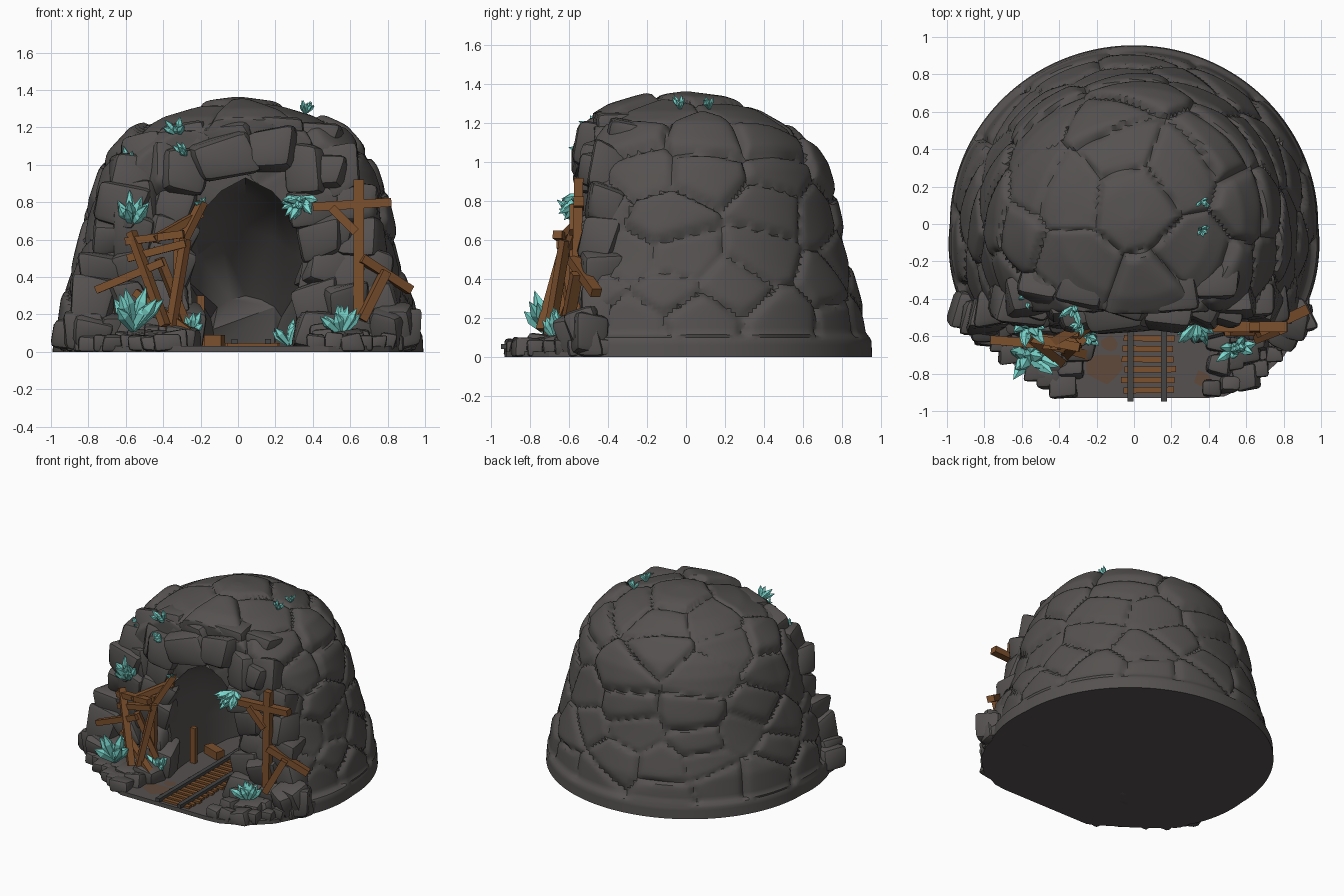
import bpy, bmesh, math, random
from mathutils import Vector, Matrix, Euler

random.seed(7)
if "Cube" in bpy.data.objects:
    bpy.data.objects.remove(bpy.data.objects["Cube"], do_unlink=True)


def material(name, r, g, b):
    m = bpy.data.materials.new(name)
    m.use_nodes = True
    m.diffuse_color = (r, g, b, 1)
    bsdf = next(n for n in m.node_tree.nodes if n.type == 'BSDF_PRINCIPLED')
    bsdf.inputs["Base Color"].default_value = (r, g, b, 1)
    bsdf.inputs["Roughness"].default_value = 0.9
    return m


ROCK = material("dark rock", 0.09, 0.083, 0.08)
WOOD = material("brown wood", 0.2, 0.08, 0.026)
CRYSTAL = material("teal crystal", 0.2, 0.69, 0.62)
IRON = material("dark iron", 0.06, 0.058, 0.06)
RUST = material("rusty dirt", 0.115, 0.068, 0.045)


def finish(name, bm, mat, angle=None):
    bmesh.ops.recalc_face_normals(bm, faces=bm.faces[:])
    me = bpy.data.meshes.new(name)
    bm.to_mesh(me)
    bm.free()
    me.materials.append(mat)
    if angle:
        smooth(me, angle)
    ob = bpy.data.objects.new(name, me)
    bpy.context.collection.objects.link(ob)
    return ob


def smooth(me, angle):
    me.shade_smooth()
    me.set_sharp_from_angle(angle=math.radians(angle))


def jit(a):
    return random.uniform(-a, a)


def rock(bm, c, s, wobble=0.18, tilt=0.3):
    """Chamfered, skewed block resting on or above the ground."""
    m = (Matrix.Translation(c) @ Euler((jit(tilt), jit(tilt), jit(tilt))).to_matrix().to_4x4()
         @ Matrix.Diagonal((*s, 1)))
    verts = bmesh.ops.create_cube(bm, size=1, matrix=m)["verts"]
    for v in verts:
        v.co += Vector(k * jit(wobble) for k in s)
        v.co.z = max(v.co.z, 0)
    edges = list({e for v in verts for e in v.link_edges})
    bmesh.ops.bevel(bm, geom=edges, offset=min(s) * 0.2, segments=2, profile=0.5,
                    affect='EDGES', clamp_overlap=True)


def beam(bm, p, q, w=0.05):
    p, q = Vector(p), Vector(q)
    d = q - p
    m = (Matrix.Translation((p + q) / 2) @ d.to_track_quat('Z', 'Y').to_matrix().to_4x4()
         @ Matrix.Diagonal((w, w * 0.85, d.length, 1)))
    bmesh.ops.create_cube(bm, size=1, matrix=m)


def cluster(bm, c, size, out, count):
    """Fan of pointed five-sided crystals."""
    for i in range(count):
        d = (Vector(out).normalized() + Vector((jit(0.85), jit(0.6), jit(0.5)))).normalized()
        length, w = size * random.uniform(0.6, 1), size * 0.14
        turn = d.to_track_quat('Z', 'Y').to_matrix().to_4x4()
        for a, b, r1, r2 in ((0, 0.65, 0.6, 1), (0.65, 1, 1, 0.05)):
            m = Matrix.Translation(Vector(c) + d * length * (a + b) / 2) @ turn
            bmesh.ops.create_cone(bm, cap_ends=True, segments=5, radius1=w * r1, radius2=w * r2,
                                  depth=length * (b - a), matrix=m)


# Dome: a turned profile with rounded stones pressed into it
PROFILE = [(0.985, 0), (0.98, 0.095), (0.945, 0.12), (0.925, 0.28), (0.87, 0.47), (0.83, 0.63),
           (0.785, 0.82), (0.735, 0.97), (0.68, 1.06), (0.57, 1.18), (0.4, 1.275), (0.2, 1.335),
           (0, 1.36)]
FRONT = 0.47


def along_profile(n):
    seg = [math.dist(a, b) for a, b in zip(PROFILE, PROFILE[1:])]
    total = sum(seg)
    for i in range(n):
        d, k = total * i / n, 0
        while d > seg[k]:
            d -= seg[k]
            k += 1
        (r0, z0), (r1, z1) = PROFILE[k], PROFILE[k + 1]
        f = d / seg[k]
        yield r0 + (r1 - r0) * f, z0 + (z1 - z0) * f


def radius(z):
    for (r0, z0), (r1, z1) in zip(PROFILE, PROFILE[1:]):
        if z <= z1:
            return r0 + (r1 - r0) * (z - z0) / (z1 - z0)
    return 0


def plan(a, r):
    x, y = r * math.cos(a), r * math.sin(a) * 0.97
    return x * (1 + 0.12 * max(0, -y)), y


seeds = [(Vector((0, 0.15, 1.35)), 0.0)]
for z, n in ((0.2, 14), (0.37, 12), (0.55, 12), (0.74, 10), (0.94, 9), (1.12, 8), (1.26, 6)):
    shift = random.random()
    for i in range(n):
        a = (i + shift + jit(0.28)) * math.tau / n
        seeds.append((Vector((*plan(a, radius(z)), z + jit(0.04))), jit(0.022)))


def stone_depth(p):
    if p.z < 0.11:
        return 0
    near = sorted(((p.x - s.x) ** 2 + (p.y - s.y) ** 2 + 1.8 * (p.z - s.z) ** 2, o)
                  for s, o in seeds)[:2]
    gap = math.sqrt(near[1][0]) - math.sqrt(near[0][0])
    return 0.03 * math.exp(-gap / 0.03) + near[0][1] * (1 - math.exp(-gap / 0.05)) - 0.004


bm = bmesh.new()
COLS, rings = 240, []
for r, z in along_profile(90):
    ring = []
    for i in range(COLS):
        x, y = plan(math.tau * i / COLS, r)
        if y < -FRONT:
            x, y = x * FRONT / -y, -FRONT
        p = Vector((x, y, z))
        ring.append(bm.verts.new(p * (1 - stone_depth(p))))
    rings.append(ring)
tip = bm.verts.new((0, 0, PROFILE[-1][1]))
for lo, hi in zip(rings, rings[1:]):
    for i in range(COLS):
        j = (i + 1) % COLS
        bm.faces.new((lo[i], lo[j], hi[j], hi[i]))
for i in range(COLS):
    bm.faces.new((rings[-1][i], rings[-1][(i + 1) % COLS], tip))
bm.faces.new(rings[0][::-1])
dome = finish("rock_dome", bm, ROCK)

# Cave: pointed arch lofted inward, getting lower toward the back
FLOOR, MID = 0.03, 0.04
ARCH = [(-0.27, 0), (-0.29, 0.3), (-0.31, 0.5), (-0.25, 0.7), (-0.13, 0.83), (0, 0.9),
        (0.14, 0.83), (0.26, 0.7), (0.32, 0.52), (0.28, 0.3), (0.26, 0)]
bm = bmesh.new()
loops = []
for y, w, h in ((-0.8, 1, 1), (-0.4, 1, 1), (-0.1, 1.1, 0.9), (0.2, 1, 0.7), (0.45, 0.6, 0.3)):
    loops.append([bm.verts.new((MID + x * w, y + (jit(0.05) if z else 0), FLOOR + z * h))
                  for x, z in ARCH])
n = len(ARCH)
for a, b in zip(loops, loops[1:]):
    for i in range(n):
        j = (i + 1) % n
        bm.faces.new((a[i], a[j], b[j], b[i]))
bm.faces.new(loops[0])
bm.faces.new(loops[-1][::-1])
bmesh.ops.triangulate(bm, faces=bm.faces[:])
cutter = finish("cave_cutter", bm, ROCK)
cutter.hide_render = True
mod = dome.modifiers.new("cave", 'BOOLEAN')
mod.operation, mod.solver, mod.object = 'DIFFERENCE', 'EXACT', cutter
graph = bpy.context.evaluated_depsgraph_get()
carved = bpy.data.meshes.new_from_object(dome.evaluated_get(graph))
dome.modifiers.clear()
dome.data = carved
bpy.data.objects.remove(cutter, do_unlink=True)
smooth(carved, 35)

# Ground apron in front of the cave, ringed by low stones
RIM_RIGHT = [(-0.95, -0.4), (-0.91, -0.55), (-0.8, -0.65), (-0.66, -0.76), (-0.45, -0.89),
             (-0.36, -0.94)]
RIM_LEFT = [(0.4, -0.94), (0.5, -0.93), (0.68, -0.85), (0.83, -0.71), (0.91, -0.56), (0.95, -0.4)]
bm = bmesh.new()
face = bm.faces.new([bm.verts.new((x * 0.97, y * 0.99, 0)) for x, y in RIM_RIGHT + RIM_LEFT])
top = bmesh.ops.extrude_face_region(bm, geom=[face])["geom"]
bmesh.ops.translate(bm, verts=[v for v in top if isinstance(v, bmesh.types.BMVert)],
                    vec=(0, 0, FLOOR))
finish("ground_apron", bm, ROCK)

bm = bmesh.new()
for rim in (RIM_RIGHT, RIM_LEFT):
    for inset, size, high in ((0.94, 0.11, 0.09), (0.83, 0.14, 0.11), (0.72, 0.15, 0.14)):
        for a, b in zip(rim, rim[1:]):
            steps = max(1, round(math.dist(a, b) / (size * 0.85)))
            for k in range(steps):
                x, y = Vector(a).lerp(Vector(b), (k + 0.5) / steps) * inset
                s = size * random.uniform(0.8, 1.2)
                if not -0.26 < x < 0.4:
                    rock(bm, (x, y, high / 2), (s, s * 0.9, high), 0.14, 0.15)
for x, y, s in ((0.8, -0.53, 0.2), (-0.78, -0.53, 0.2), (0.88, -0.5, 0.16), (-0.88, -0.47, 0.18)):
    rock(bm, (x, y, 0.1), (s, s, 0.2))
finish("rim_stones", bm, ROCK, 28)

# Front walls: stacked angular boulders either side of the arch
bm = bmesh.new()
for z, forward, inner in ((0.11, 0.08, 0.36), (0.27, 0.04, 0.39), (0.44, 0.01, 0.42),
                          (0.62, 0, 0.41), (0.79, 0, 0.37), (0.95, 0, 0.42)):
    outer = math.sqrt(radius(z) ** 2 - FRONT ** 2) - 0.02
    count = max(1, round((outer - inner) / 0.16))
    for side in (-1, 1):
        for i in range(count + 1):
            x = inner + (outer - inner) * i / count
            rock(bm, (side * x + (0.04 if i == 0 else 0), jit(0.02) - FRONT - forward + 0.05, z),
                 (0.22 + jit(0.05), 0.19, 0.22 + jit(0.05)))
finish("front_wall_boulders", bm, ROCK, 28)

# Overhanging boulders above the arch
bm = bmesh.new()
for x, z, y, w, h in ((-0.08, 1.04, -0.45, 0.34, 0.24), (0.19, 1.07, -0.45, 0.27, 0.24),
                      (0.37, 0.98, -0.43, 0.24, 0.26), (-0.3, 0.97, -0.43, 0.24, 0.25),
                      (-0.27, 1.13, -0.34, 0.28, 0.2), (0.42, 1.12, -0.3, 0.26, 0.2),
                      (-0.04, 1.16, -0.38, 0.26, 0.17), (0.2, 1.16, -0.34, 0.24, 0.17),
                      (-0.47, 1.03, -0.31, 0.24, 0.2)):
    rock(bm, (x, y, z), (w, 0.23, h), 0.15)
finish("arch_boulders", bm, ROCK, 28)

# Mine track running into the cave
bm = bmesh.new()
for x in (-0.02, 0.16):
    beam(bm, (x, -0.95, 0.055), (x, 0.25, 0.055), 0.032)
finish("track_rails", bm, IRON)
bm = bmesh.new()
for i in range(20):
    y = -0.89 + i * 0.056
    beam(bm, (-0.06 + jit(0.01), y, 0.033), (0.215 + jit(0.01), y + jit(0.006), 0.033), 0.032)
finish("track_sleepers", bm, WOOD)

# Rusty dirt patches on the ground
bm = bmesh.new()
for x, y, r in ((-0.16, -0.77, 0.1), (0.37, -0.83, 0.05), (-0.13, -0.64, 0.05)):
    bm.faces.new([bm.verts.new((x + r * k * math.cos(a), y + r * k * math.sin(a), FLOOR + 0.004))
                  for a, k in ((math.tau * j / 9, random.uniform(0.7, 1.1)) for j in range(9))])
finish("rust_patches", bm, RUST)

# Timber supports
bm = bmesh.new()
for p, q in (((0.645, -0.57, 0.1), (0.645, -0.55, 0.92)), ((0.4, -0.55, 0.775), (0.82, -0.55, 0.8)),
             ((0.5, -0.57, 0.77), (0.63, -0.57, 0.64)), ((0.66, -0.58, 0.5), (0.92, -0.46, 0.33)),
             ((0.79, -0.56, 0.43), (0.66, -0.61, 0.17))):
    beam(bm, p, q, 0.055)
finish("left_timber_support", bm, WOOD)
bm = bmesh.new()
for p, q in (((-0.32, -0.57, 0.08), (-0.32, -0.58, 0.64)), ((-0.31, -0.6, 0.56), (-0.19, -0.51, 0.8)),
             ((-0.6, -0.6, 0.59), (-0.29, -0.66, 0.63)), ((-0.59, -0.6, 0.5), (-0.28, -0.64, 0.58)),
             ((-0.76, -0.62, 0.33), (-0.4, -0.65, 0.48)), ((-0.57, -0.6, 0.64), (-0.39, -0.74, 0.14)),
             ((-0.55, -0.62, 0.32), (-0.25, -0.7, 0.1)), ((-0.42, -0.63, 0.5), (-0.26, -0.56, 0.1)),
             ((-0.36, -0.7, 0.12), (-0.28, -0.62, 0.6)), ((-0.45, -0.64, 0.6), (-0.2, -0.5, 0.74))):
    beam(bm, p, q, 0.048)
finish("right_timber_support", bm, WOOD)
bm = bmesh.new()
beam(bm, (-0.2, -0.25, FLOOR), (-0.2, -0.25, 0.3), 0.04)
beam(bm, (-0.22, -0.05, 0.06), (-0.08, -0.1, 0.06), 0.07)
finish("cave_timbers", bm, WOOD)

# Crystal clusters
bm = bmesh.new()
for c, size, out, count in (((-0.56, -0.7, 0.12), 0.24, (0, -0.1, 1), 15),
                            ((-0.57, -0.51, 0.68), 0.2, (0, -0.4, 0.8), 17),
                            ((0.55, -0.66, 0.09), 0.18, (0, -0.1, 0.9), 15),
                            ((0.34, -0.52, 0.82), 0.17, (-0.1, -0.4, -0.2), 17),
                            ((-0.25, -0.6, 0.1), 0.15, (0, -0.2, 1), 8),
                            ((-0.2, -0.5, 0.78), 0.08, (0, -0.6, 0.6), 5),
                            ((-0.58, -0.38, 1.0), 0.11, (-0.3, -0.6, 0.6), 7),
                            ((-0.32, -0.44, 1.16), 0.13, (0, -0.6, 0.8), 7),
                            ((-0.28, -0.53, 1.05), 0.1, (0, -0.7, 0.6), 7),
                            ((0.36, 0.12, 1.275), 0.08, (0.3, 0, 1), 7),
                            ((0.36, -0.03, 1.275), 0.08, (0.3, 0, 1), 7),
                            ((0.27, 0.05, 0.04), 0.17, (-0.3, 0, 1), 8)):
    cluster(bm, c, size, out, count)
finish("crystal_clusters", bm, CRYSTAL)
